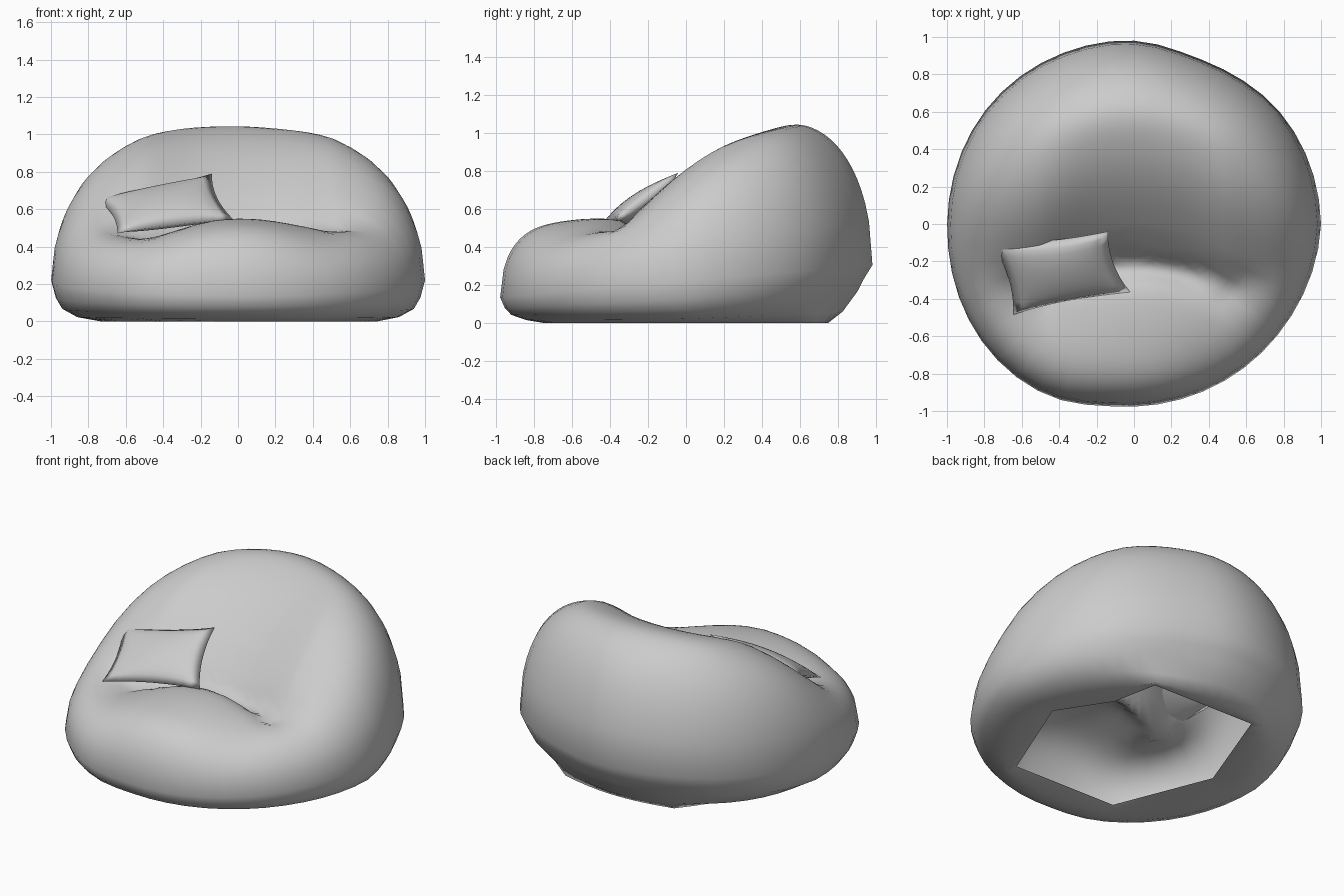
import bpy
import bmesh
from math import sin, cos, pi, radians, sqrt, exp
from mathutils import Vector

if "Cube" in bpy.data.objects:
    bpy.data.objects.remove(bpy.data.objects["Cube"], do_unlink=True)

fabric = bpy.data.materials.new("grey_fabric")
fabric.use_nodes = True
GREY = (0.6, 0.6, 0.6, 1)
fabric.diffuse_color = GREY
fabric.node_tree.nodes["Principled BSDF"].inputs["Base Color"].default_value = GREY


def smoothstep(a, b, t):
    t = min(max((t - a) / (b - a), 0), 1)
    return t * t * (3 - 2 * t)


def curve(points, t):
    """Smooth interpolation through (t, value) points."""
    if t <= points[0][0]:
        return points[0][1]
    if t >= points[-1][0]:
        return points[-1][1]

    def slope(i):
        a, b = points[max(i - 1, 0)], points[min(i + 1, len(points) - 1)]
        return (b[1] - a[1]) / (b[0] - a[0])
    for i in range(len(points) - 1):
        (t0, v0), (t1, v1) = points[i], points[i + 1]
        if t <= t1:
            d = t1 - t0
            s = (t - t0) / d
            return ((2 * s**3 - 3 * s**2 + 1) * v0 + (s**3 - 2 * s**2 + s) * d * slope(i)
                    + (3 * s**2 - 2 * s**3) * v1 + (s**3 - s**2) * d * slope(i + 1))


def finish(bm, name):
    mesh = bpy.data.meshes.new(name)
    bm.to_mesh(mesh)
    bm.free()
    obj = bpy.data.objects.new(name, mesh)
    bpy.context.collection.objects.link(obj)
    mesh.materials.append(fabric)
    for p in mesh.polygons:
        p.use_smooth = True
    return obj


# Height profiles from front to back: seat roll, crease and backrest; then the arms
CENTRE = [(-1, .53), (-.7, .54), (-.45, .55), (-.32, .53), (-.23, .46), (-.14, .56),
          (0, .71), (.2, .88), (.4, 1), (.63, 1.085), (1, 1.08)]
ARM = [(-1, .53), (-.7, .54), (-.5, .57), (-.35, .62), (-.2, .71), (0, .86), (.2, .97),
       (.4, 1.03), (.63, 1.06), (1, 1.05)]
# Outline seen from above: (angle in degrees, radius)
OUTLINE = [(0, 1), (35, .985), (69, .95), (90, .98), (112, .99), (138, 1), (183, 1),
           (223, 1.03), (244, 1.025), (265, .98), (320, .97), (360, 1)]
# Ragged opening underneath: (angle in degrees, radius)
HOLE = [(0, .63), (37.5, .53), (60, .72), (120, .74), (180, .61), (240, .72), (300, .74),
        (360, .63)]


def top_height(x, y):
    arm = smoothstep(.2, .95, abs(x))
    bend = min(x * x, .25)
    yc = y + .45 * bend
    seat = 1 - smoothstep(-.3, -.1, yc)
    centre = curve(CENTRE, yc) - .35 * bend * seat
    dent = .05 * exp(-((x + .5) ** 2 + (y + .42) ** 2) / .06)
    return centre * (1 - arm) + curve(ARM, y) * arm - dent


def hole_radius(deg):
    """Straight edges between the corners of the opening."""
    for (a0, r0), (a1, r1) in zip(HOLE, HOLE[1:]):
        if a0 <= deg <= a1:
            d0, d1, w = radians(deg - a0), radians(a1 - deg), radians(a1 - a0)
            return r0 * r1 * sin(w) / (r0 * sin(d0) + r1 * sin(d1))


def body_section(deg):
    """Points of one upright slice, from near the crown out, down and under."""
    a = radians(deg)
    s, c = sin(a), cos(a)
    back, rim = max(s, 0), curve(OUTLINE, deg)
    waist = .22 + .085 * s
    power = 4 + (.8 if s > 0 else 4) * s * s
    points = []
    for i in range(1, RINGS + 1):
        t = i / RINGS
        r = (sin(t * pi / 2) + t) / 2
        x, y = rim * r * c, rim * r * s
        z = waist + (top_height(x, y) - waist) * sqrt(max(1 - r**power, 0))
        points.append((x, y, z))
    for scale, level, lift in ((.975, .55, .2), (.94, .28, .25), (.86, .08, .1)):
        r = rim * (scale - .02 * back)
        points.append((r * c, r * s, .005 + waist * (level + lift * back)))
    hole = hole_radius(deg)
    mid = (hole + .86) / 2
    points += [(mid * c, mid * s, 0), (hole * c, hole * s, .02)]
    return points


# Bean bag body: slices around the crown, open underneath
SEGMENTS, RINGS = 48, 28
bm = bmesh.new()
slices = [[bm.verts.new(p) for p in body_section(360 * k / SEGMENTS)] for k in range(SEGMENTS)]
crown = bm.verts.new((0, 0, top_height(0, 0)))
for here, after in zip(slices, slices[1:] + slices[:1]):
    bm.faces.new((crown, here[0], after[0]))
    for i in range(len(here) - 1):
        bm.faces.new((here[i], here[i + 1], after[i + 1], after[i]))
finish(bm, "bean_bag_body")

# Cushion: two bulging sheets between four pointed corners, with sides pulled in
top_right, top_left = Vector((-.76, -.10, .655)), Vector((-.14, -.04, .79))
low_left, low_right = Vector((-.02, -.365, .54)), Vector((-.645, -.485, .47))
normal = (top_left - low_right).cross(top_right - low_left).normalized()
N = 12
bm = bmesh.new()
for side in (1, -1):
    grid = []
    for j in range(N + 1):
        row = []
        for i in range(N + 1):
            u, v = 2 * i / N - 1, 2 * j / N - 1
            pu = (u * (1 - .10 * (1 - v * v)) + 1) / 2
            pv = (v * (1 - .10 * (1 - u * u)) + 1) / 2
            p = low_right.lerp(low_left, pu).lerp(top_right.lerp(top_left, pu), pv)
            puff = .065 * sqrt((1 - u * u) * (1 - v * v))
            row.append(bm.verts.new(p + normal * side * puff))
        grid.append(row)
    for j in range(N):
        for i in range(N):
            quad = [grid[j][i], grid[j][i + 1], grid[j + 1][i + 1], grid[j + 1][i]]
            bm.faces.new(quad if side > 0 else quad[::-1])
bmesh.ops.remove_doubles(bm, verts=bm.verts, dist=.0005)
bmesh.ops.recalc_face_normals(bm, faces=bm.faces)
finish(bm, "cushion")
